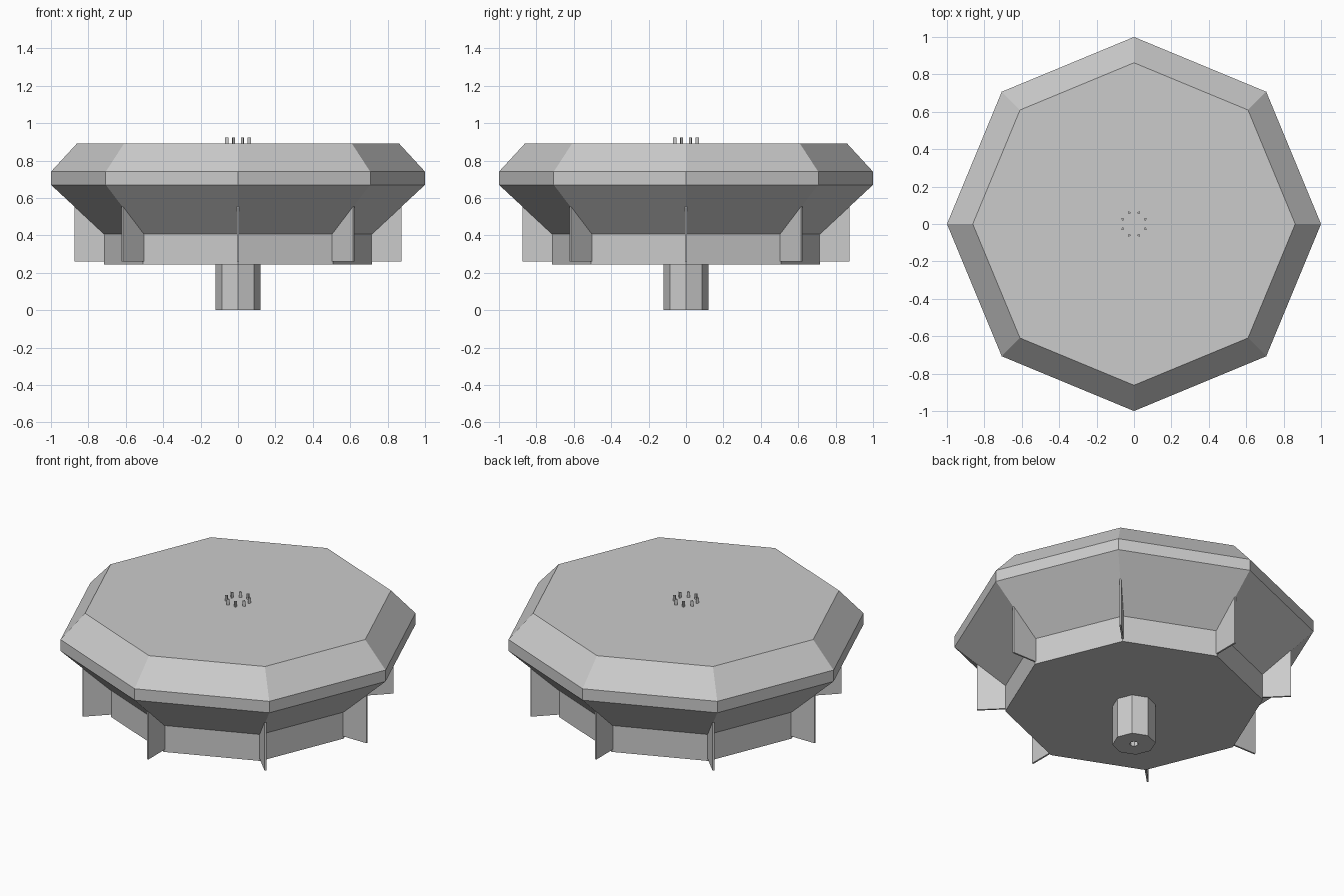
import bpy, bmesh
from math import sin, cos, pi

cube = bpy.data.objects.get("Cube")
if cube:
    bpy.data.objects.remove(cube)

grey = bpy.data.materials.new("plain_grey")
grey.use_nodes = True
colour = (0.6, 0.6, 0.6, 1)
grey.diffuse_color = colour
grey.node_tree.nodes["Principled BSDF"].inputs["Base Color"].default_value = colour


def finish(name, bm):
    bmesh.ops.recalc_face_normals(bm, faces=bm.faces)
    mesh = bpy.data.meshes.new(name)
    bm.to_mesh(mesh)
    bm.free()
    mesh.materials.append(grey)
    obj = bpy.data.objects.new(name, mesh)
    bpy.context.collection.objects.link(obj)
    return obj


def lathe(name, profile, sides=8):
    """Stack rings of (radius, height) and cap both ends."""
    bm = bmesh.new()
    rings = [[bm.verts.new((r * cos(2 * pi * i / sides), r * sin(2 * pi * i / sides), z))
              for i in range(sides)] for r, z in profile]
    for low, high in zip(rings, rings[1:]):
        for i in range(sides):
            j = (i + 1) % sides
            bm.faces.new((low[i], low[j], high[j], high[i]))
    bm.faces.new(rings[0])
    bm.faces.new(rings[-1])
    return finish(name, bm)


def prism(name, outline, offset):
    """Extrude a closed outline along an offset."""
    bm = bmesh.new()
    face = bm.faces.new([bm.verts.new(p) for p in outline])
    new = bmesh.ops.extrude_face_region(bm, geom=[face])["geom"]
    bmesh.ops.translate(bm, vec=offset, verts=[v for v in new if isinstance(v, bmesh.types.BMVert)])
    return finish(name, bm)


# Octagonal body
lathe("body", [(0.717, 0.245), (0.717, 0.407), (1, 0.67), (1, 0.74), (0.862, 0.89)])

# Hub below, with a shallow socket in its end
lathe("hub", [(0.025, 0.03), (0.025, 0), (0.12, 0), (0.12, 0.25)])

# Radial fins on the corners, sloped to meet the underside
half = 0.005
fin_outline = [(0.69, -half, 0.26), (0.875, -half, 0.26),
               (0.875, -half, 0.554), (0.717, -half, 0.407), (0.69, -half, 0.407)]
for i in range(8):
    fin = prism(f"fin_{i + 1}", fin_outline, (0, 2 * half, 0))
    fin.rotation_euler.z = i * pi / 4

# Ring of small three-sided pins on top
pin_outline = [(0.065 + 0.01 * cos(a), 0.01 * sin(a), 0.885)
               for a in (0, 2 * pi / 3, 4 * pi / 3)]
for i in range(8):
    pin = prism(f"pin_{i + 1}", pin_outline, (0, 0, 0.038))
    pin.rotation_euler.z = (i + 0.5) * pi / 4
